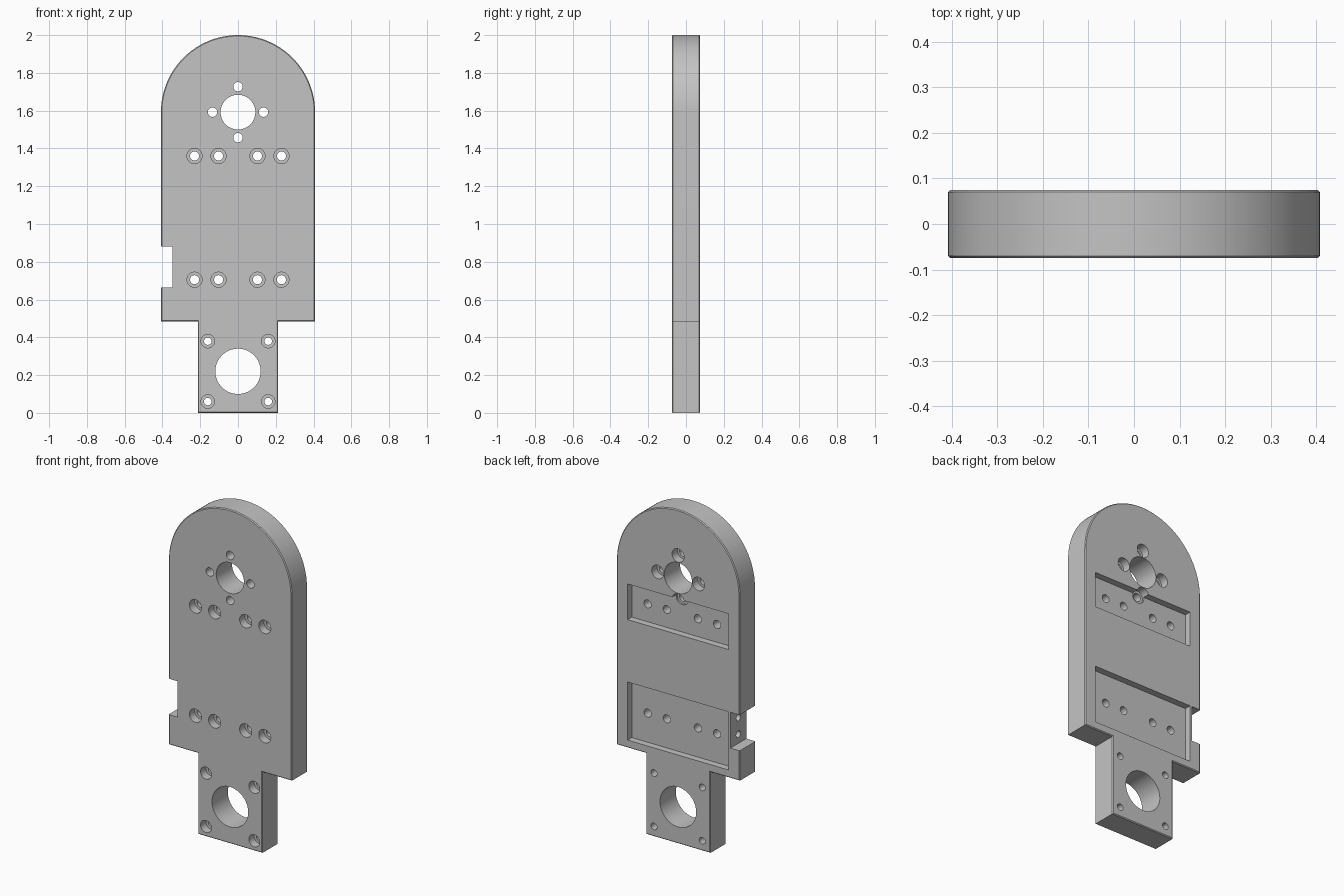
import bpy, bmesh, math
from mathutils import Matrix, Vector

if "Cube" in bpy.data.objects:
    bpy.data.objects.remove(bpy.data.objects["Cube"])

W, T = 0.408, 0.075          # half width, half thickness
ARC_Z = 2.0 - W              # centre of the rounded top
TAB_W, TAB_Z = 0.213, 0.485  # lower tab half width and height

metal = bpy.data.materials.new("plain grey metal")
metal.diffuse_color = (0.55, 0.55, 0.55, 1)
metal.use_nodes = True
metal.node_tree.nodes["Principled BSDF"].inputs["Base Color"].default_value = metal.diffuse_color


def to_object(bm, name):
    bmesh.ops.recalc_face_normals(bm, faces=bm.faces)
    mesh = bpy.data.meshes.new(name)
    bm.to_mesh(mesh)
    bm.free()
    obj = bpy.data.objects.new(name, mesh)
    bpy.context.collection.objects.link(obj)
    return obj


def add_box(bm, x0, x1, y0, y1, z0, z1):
    centre = Vector((x0 + x1, y0 + y1, z0 + z1)) / 2
    size = Matrix.Diagonal((x1 - x0, y1 - y0, z1 - z0, 1))
    bmesh.ops.create_cube(bm, size=1, matrix=Matrix.Translation(centre) @ size)


def add_hole(bm, x, z, r, y0=-0.2, y1=0.2, seg=32):
    m = Matrix.Translation((x, (y0 + y1) / 2, z)) @ Matrix.Rotation(math.pi / 2, 4, 'X')
    bmesh.ops.create_cone(bm, cap_ends=True, segments=seg, radius1=r, radius2=r,
                          depth=y1 - y0, matrix=m)


# Plate outline: tab, shoulders and rounded top
outline = [(-W, TAB_Z), (-TAB_W, TAB_Z), (-TAB_W, 0), (TAB_W, 0), (TAB_W, TAB_Z), (W, TAB_Z)]
outline += [(W * math.cos(a), ARC_Z + W * math.sin(a))
            for a in (math.pi * i / 64 for i in range(65))]
bm = bmesh.new()
face = bm.faces.new([bm.verts.new((x, -T, z)) for x, z in outline])
ext = bmesh.ops.extrude_face_region(bm, geom=[face])
bmesh.ops.translate(bm, vec=(0, 2 * T, 0),
                    verts=[v for v in ext['geom'] if isinstance(v, bmesh.types.BMVert)])
bmesh.ops.recalc_face_normals(bm, faces=bm.faces)
# Fine broken edge around both faces
rim = [e for e in bm.edges if abs(e.verts[0].co.y - e.verts[1].co.y) < 1e-4]
bmesh.ops.bevel(bm, geom=rim, offset=0.005, segments=1, affect='EDGES')
plate = to_object(bm, "mounting_plate")

# Fastener positions
row_holes = [(x, z) for z in (0.705, 1.36) for x in (-0.23, -0.103, 0.103, 0.23)]
tab_holes = [(x, z) for z in (0.06, 0.38) for x in (-0.16, 0.16)]
ring_holes = [(0.135 * dx, ARC_Z + 0.135 * dz) for dx, dz in ((1, 0), (-1, 0), (0, 1), (0, -1))]

# Through bores, screw holes and side notch
through = bmesh.new()
add_hole(through, 0, 0.22, 0.12, seg=64)
add_hole(through, 0, ARC_Z, 0.092, seg=64)
for holes, r in ((row_holes, 0.024), (tab_holes, 0.02), (ring_holes, 0.025)):
    for x, z in holes:
        add_hole(through, x, z, r)
add_box(through, -0.6, -0.347, -0.2, 0.2, 0.665, 0.88)

# Counterbores: rows and tab from the front, ring from the back
counter = bmesh.new()
for x, z in row_holes:
    add_hole(counter, x, z, 0.04, -0.2, -T + 0.05)
for x, z in tab_holes:
    add_hole(counter, x, z, 0.036, -0.2, -T + 0.05)
for x, z in ring_holes:
    add_hole(counter, x, z, 0.04, T - 0.05, 0.2)

# Rectangular back pockets and blind holes in the notch
pockets = bmesh.new()
for z0, z1 in ((0.531, 0.879), (1.253, 1.467)):
    add_box(pockets, -0.335, 0.335, T - 0.04, 0.2, z0, z1)
for z in (0.72, 0.82):
    m = Matrix.Translation((-0.31, 0, z)) @ Matrix.Rotation(math.pi / 2, 4, 'Y')
    bmesh.ops.create_cone(pockets, cap_ends=True, segments=24, radius1=0.02, radius2=0.02,
                          depth=0.11, matrix=m)

# Cut everything out of the plate
cutters = [to_object(b, n) for b, n in ((through, "through_cutter"),
                                        (counter, "counterbore_cutter"),
                                        (pockets, "pocket_cutter"))]
for cutter in cutters:
    cutter.hide_render = True
    mod = plate.modifiers.new(cutter.name, 'BOOLEAN')
    mod.operation, mod.solver, mod.object = 'DIFFERENCE', 'EXACT', cutter
bpy.context.view_layer.update()
cut_mesh = bpy.data.meshes.new_from_object(plate.evaluated_get(bpy.context.evaluated_depsgraph_get()))
plate.modifiers.clear()
plate.data = cut_mesh
for cutter in cutters:
    bpy.data.objects.remove(cutter)

plate.data.materials.clear()
plate.data.materials.append(metal)
bpy.context.view_layer.objects.active = plate
plate.select_set(True)
bpy.ops.object.shade_smooth_by_angle(angle=math.radians(30))
